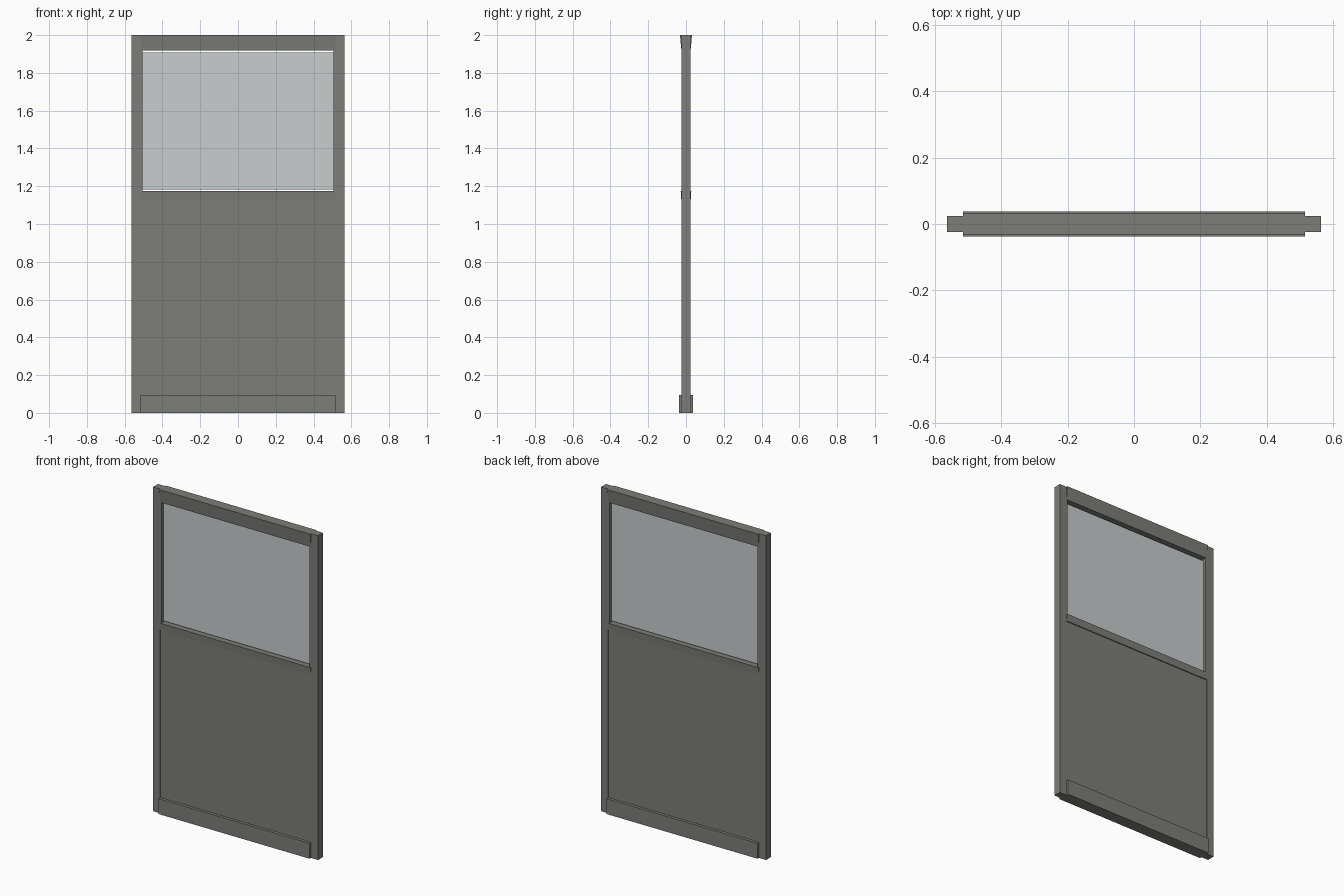
import bpy
import bmesh

cube = bpy.data.objects.get("Cube")
if cube:
    bpy.data.objects.remove(cube, do_unlink=True)


def material(name, rgb):
    mat = bpy.data.materials.new(name)
    mat.use_nodes = True
    color = (*rgb, 1.0)
    mat.diffuse_color = color
    mat.node_tree.nodes["Principled BSDF"].inputs["Base Color"].default_value = color
    return mat


grey = material("grey metal", (0.205, 0.21, 0.19))
pale = material("pale glass", (0.58, 0.61, 0.62))


def bar(name, x0, x1, profile, mat=grey):
    """Extrude a front-to-back symmetric profile of (half depth, height) along x."""
    outline = [(-y, z) for y, z in profile] + [(y, z) for y, z in reversed(profile)]
    bm = bmesh.new()
    face = bm.faces.new([bm.verts.new((x0, y, z)) for y, z in outline])
    out = bmesh.ops.extrude_face_region(bm, geom=[face])
    moved = [v for v in out["geom"] if isinstance(v, bmesh.types.BMVert)]
    bmesh.ops.translate(bm, verts=moved, vec=(x1 - x0, 0, 0))
    bmesh.ops.recalc_face_normals(bm, faces=bm.faces)
    mesh = bpy.data.meshes.new(name)
    bm.to_mesh(mesh)
    bm.free()
    mesh.materials.append(mat)
    obj = bpy.data.objects.new(name, mesh)
    bpy.context.collection.objects.link(obj)
    return obj


def box(name, x0, x1, depth, z0, z1, mat=grey):
    return bar(name, x0, x1, [(depth, z0), (depth, z1)], mat)


OUTER, INNER, OPENING = 0.563, 0.515, 0.506

# Side posts and the thin stops beside the glass
for side, sign in (("left", 1), ("right", -1)):
    box(side + "_post", *sorted((sign * INNER, sign * OUTER)), 0.0235, 0, 2)
    box(side + "_glass_stop", *sorted((sign * OPENING, sign * INNER)), 0.0235, 1.15, 1.95)

# Lower solid panel and base rail
box("lower_panel", -INNER, INNER, 0.019, 0.05, 1.15)
box("base_rail", -INNER, INNER, 0.037, 0, 0.095)

# Rails below and above the glass, flaring outwards
bar("middle_rail", -INNER, INNER, [(0.025, 1.13), (0.028, 1.175)])
bar("top_rail", -INNER, INNER, [(0.024, 1.918), (0.032, 2.0)])

# Glass pane, with a narrow gap above and below
box("glass_pane", -OPENING, OPENING, 0.004, 1.182, 1.907, pale)
